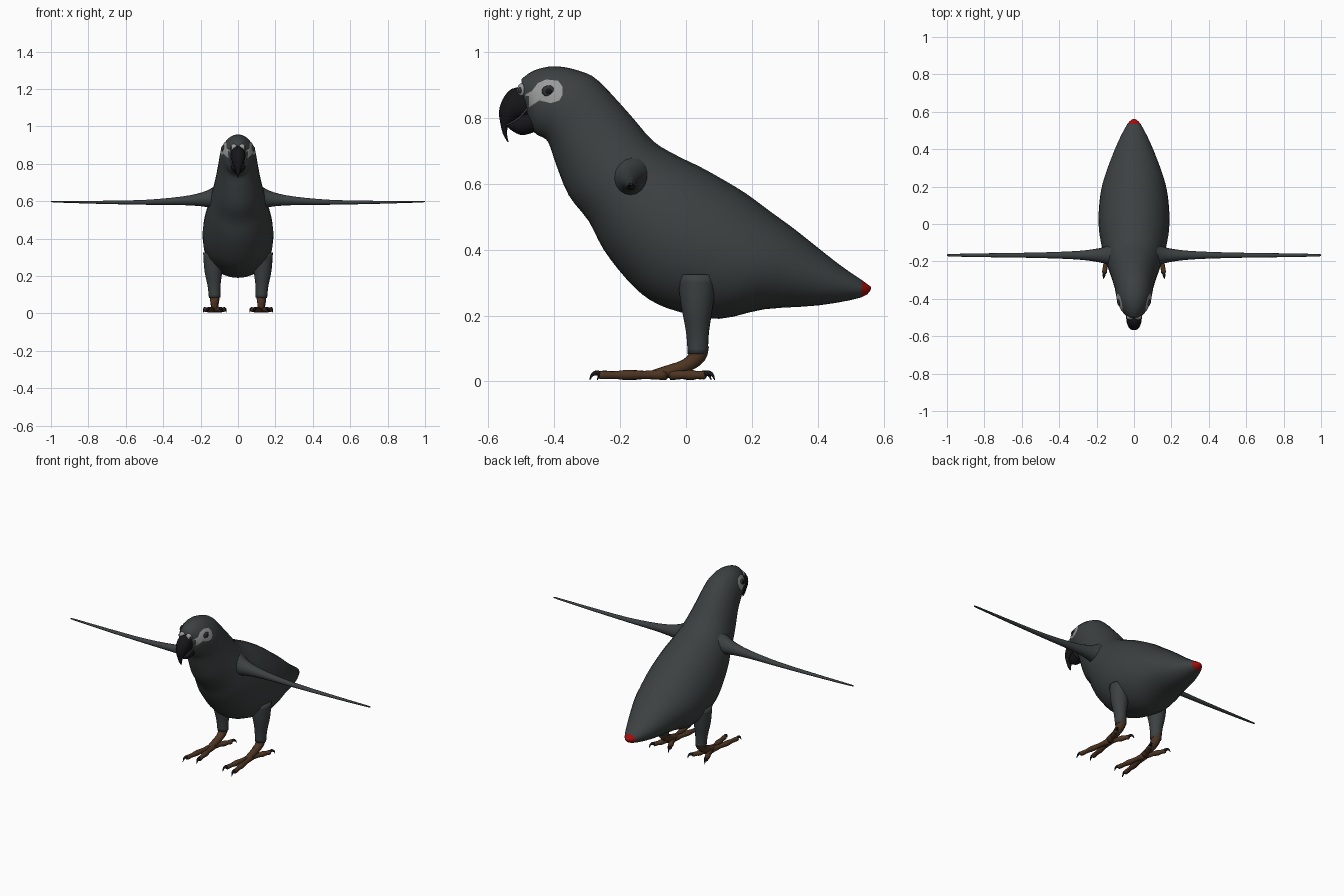
import bpy, bmesh, math
from mathutils import Vector
from mathutils.bvhtree import BVHTree

if "Cube" in bpy.data.objects:
    bpy.data.objects.remove(bpy.data.objects["Cube"])


def material(name, rgb):
    m = bpy.data.materials.new(name)
    m.diffuse_color = (*rgb, 1)
    m.use_nodes = True
    m.node_tree.nodes["Principled BSDF"].inputs["Base Color"].default_value = m.diffuse_color
    return m


GREY = material("feather_grey", (0.045, 0.052, 0.053))
RED = material("tail_red", (0.35, 0.004, 0.004))
BLACK = material("beak_black", (0.008, 0.008, 0.01))
BROWN = material("foot_brown", (0.075, 0.035, 0.016))
PALE = material("face_pale", (0.32, 0.32, 0.32))
EYE = material("eye_dark", (0.03, 0.033, 0.033))


def finish(bm, name, mats):
    bmesh.ops.recalc_face_normals(bm, faces=bm.faces)
    for f in bm.faces:
        f.smooth = True
    me = bpy.data.meshes.new(name)
    bm.to_mesh(me)
    ob = bpy.data.objects.new(name, me)
    bpy.context.collection.objects.link(ob)
    for m in mats:
        me.materials.append(m)
    return ob


def resample(rows, n):
    """Catmull-Rom interpolation of tuples, n steps per span."""
    out = []
    for i in range(len(rows) - 1):
        a, b, c, d = (rows[max(0, min(len(rows) - 1, i + k))] for k in (-1, 0, 1, 2))
        for s in range(n):
            t = s / n
            out.append(tuple(0.5 * (2 * q + (r - p) * t + (2 * p - 5 * q + 4 * r - w) * t * t
                                    + (3 * q - p - 3 * r + w) * t ** 3)
                             for p, q, r, w in zip(a, b, c, d)))
    return out + [rows[-1]]


def loft(rings, sides=16):
    """Skin over elliptical rings, each given as centre and two half axes."""
    bm = bmesh.new()
    loops = []
    for c, u, v in rings:
        loops.append([bm.verts.new(c + u * math.cos(a) + v * math.sin(a))
                      for a in (2 * math.pi * k / sides for k in range(sides))])
    for l0, l1 in zip(loops, loops[1:]):
        for k in range(sides):
            j = (k + 1) % sides
            bm.faces.new((l0[k], l0[j], l1[j], l1[k]))
    bm.faces.new(loops[0])
    bm.faces.new(loops[-1])
    return bm


def profile_rings(rows, n=3):
    """Rows: upper y, z, lower y, z, half width."""
    rings = []
    for ty, tz, by, bz, w in resample(rows, n):
        t, b = Vector((0, ty, tz)), Vector((0, by, bz))
        rings.append(((t + b) / 2, Vector((max(w, 0.001), 0, 0)), (t - b) / 2))
    return rings


def tube(name, rows, mat, side=1, n=3, sides=10):
    """Rows: x, y, z, radius along a path; side mirrors in x."""
    rows = resample([(x * side, y, z, r) for x, y, z, r in rows], n)
    pts = [Vector(r[:3]) for r in rows]
    rings = []
    for i, p in enumerate(pts):
        d = (pts[min(i + 1, len(pts) - 1)] - pts[max(i - 1, 0)]).normalized()
        u = d.cross(Vector((0.9, 0.1, 0.3))).normalized()
        rings.append((p, u * rows[i][3], d.cross(u) * rows[i][3]))
    return finish(loft(rings, sides), name, [mat])


def ball(name, loc, scale, mat):
    bm = bmesh.new()
    bmesh.ops.create_uvsphere(bm, u_segments=12, v_segments=8, radius=1)
    for v in bm.verts:
        v.co = Vector(a * b + c for a, b, c in zip(v.co, scale, loc))
    return finish(bm, name, [mat])


# Body: head, breast, back and tail in one skin
body = loft(profile_rings([
    (-0.50, 0.918, -0.49, 0.83, 0.035),
    (-0.46, 0.945, -0.465, 0.76, 0.066),
    (-0.395, 0.957, -0.425, 0.735, 0.088),
    (-0.32, 0.942, -0.41, 0.705, 0.099),
    (-0.265, 0.912, -0.395, 0.66, 0.105),
    (-0.17, 0.81, -0.356, 0.565, 0.125),
    (-0.10, 0.73, -0.295, 0.486, 0.148),
    (-0.03, 0.687, -0.25, 0.40, 0.166),
    (0.04, 0.653, -0.18, 0.31, 0.182),
    (0.10, 0.62, -0.112, 0.249, 0.189),
    (0.18, 0.572, -0.027, 0.213, 0.188),
    (0.26, 0.513, 0.10, 0.19, 0.176),
    (0.334, 0.459, 0.237, 0.219, 0.146),
    (0.46, 0.359, 0.404, 0.231, 0.088),
    (0.535, 0.307, 0.532, 0.255, 0.036),
    (0.562, 0.287, 0.562, 0.28, 0.006)]), 28)
for f in body.faces:
    if f.calc_center_median().y > 0.535:
        f.material_index = 1
body.normal_update()
skin = BVHTree.FromBMesh(body)
finish(body, "body", [GREY, RED])

# Beak halves
finish(loft(profile_rings([
    (-0.485, 0.897, -0.46, 0.80, 0.036),
    (-0.53, 0.888, -0.485, 0.80, 0.041),
    (-0.556, 0.858, -0.508, 0.795, 0.037),
    (-0.568, 0.82, -0.527, 0.785, 0.028),
    (-0.564, 0.785, -0.541, 0.772, 0.018),
    (-0.556, 0.752, -0.543, 0.748, 0.010),
    (-0.542, 0.727, -0.539, 0.728, 0.002)])), "upper_beak", [BLACK])
finish(loft(profile_rings([
    (-0.44, 0.83, -0.44, 0.765, 0.042),
    (-0.49, 0.82, -0.492, 0.748, 0.036),
    (-0.522, 0.80, -0.522, 0.757, 0.026),
    (-0.543, 0.782, -0.541, 0.772, 0.006)])), "lower_beak", [BLACK])


def face_patch(name, outline, centre, side):
    """Pale skin draped on the head, outline given in y, z."""
    bm = bmesh.new()
    rings = []
    for k in range(1, 6):
        ring = []
        for y, z in outline:
            py = centre[0] + (y - centre[0]) * k / 5
            pz = centre[1] + (z - centre[1]) * k / 5
            hit = skin.ray_cast(Vector((side, py, pz)), Vector((-side, 0, 0)))[0]
            ring.append(bm.verts.new((hit.x + side * 0.003 if hit else side * 0.03, py, pz)))
        rings.append(ring)
    bm.faces.new(rings[0])
    m = len(outline)
    for a, b in zip(rings, rings[1:]):
        for i in range(m):
            bm.faces.new((a[i], a[(i + 1) % m], b[(i + 1) % m], b[i]))
    ob = finish(bm, name, [PALE])
    # face outward
    if ob.data.polygons[0].normal.x * side < 0:
        ob.data.flip_normals()


for side, label in ((1, "left"), (-1, "right")):
    # Eye with pale skin reaching the beak
    face_patch(label + "_face_patch", [
        (-0.375, 0.895), (-0.388, 0.913), (-0.425, 0.917), (-0.45, 0.906), (-0.468, 0.882),
        (-0.488, 0.872), (-0.486, 0.825), (-0.472, 0.835), (-0.445, 0.853), (-0.41, 0.845),
        (-0.385, 0.853), (-0.375, 0.87)], (-0.43, 0.88), side)
    hit = skin.ray_cast(Vector((side, -0.417, 0.881)), Vector((-side, 0, 0)))[0]
    ball(label + "_eye", hit, (0.009, 0.021, 0.018), EYE)
    ball(label + "_pupil", hit + Vector((side * 0.005, 0, 0)), (0.006, 0.011, 0.01), BLACK)
    # Nostril mound
    ball(label + "_cere", (side * 0.022, -0.499, 0.884), (0.019, 0.014, 0.022), PALE)
    ball(label + "_nostril", (side * 0.032, -0.504, 0.884), (0.011, 0.007, 0.011), EYE)
    # Mouth line
    tube(label + "_mouth_line", [(0.021, -0.546, 0.778, 0.002), (0.031, -0.522, 0.79, 0.002),
                                 (0.040, -0.502, 0.805, 0.002), (0.043, -0.483, 0.828, 0.002)],
         PALE, side, sides=6)

    # Outstretched slender wing: x, z, half depth, half height
    rings = []
    for x, z, ry, rz in resample([
            (0.09, 0.622, 0.075, 0.08), (0.135, 0.617, 0.053, 0.057), (0.19, 0.61, 0.037, 0.038),
            (0.30, 0.602, 0.023, 0.023), (0.50, 0.594, 0.015, 0.013), (0.75, 0.594, 0.011, 0.008),
            (0.97, 0.597, 0.007, 0.004), (1.0, 0.598, 0.003, 0.002)], 3):
        rings.append((Vector((x * side, -0.167, z)), Vector((0, ry, 0)), Vector((0, 0, rz))))
    finish(loft(rings), label + "_wing", [GREY])

    # Feathered thigh and bare shank
    tube(label + "_thigh", [(0.125, 0.035, 0.32, 0.062), (0.131, 0.034, 0.23, 0.049),
                            (0.128, 0.035, 0.15, 0.035), (0.125, 0.036, 0.084, 0.031)],
         GREY, side, sides=16)
    tube(label + "_shank", [(0.125, 0.045, 0.11, 0.025), (0.125, 0.035, 0.077, 0.026),
                            (0.125, 0.0, 0.048, 0.021), (0.125, -0.06, 0.028, 0.02),
                            (0.125, -0.10, 0.02, 0.015)], BROWN, side)

    # Two front toes and two back toes, each with a claw
    for toe, root, tip in (("front_outer", (0.13, -0.06), (0.158, -0.258)),
                           ("front_inner", (0.12, -0.06), (0.092, -0.235)),
                           ("back_outer", (0.13, -0.045), (0.172, 0.055)),
                           ("back_inner", (0.12, -0.045), (0.078, 0.045))):
        a, b = Vector((*root, 0.02)), Vector((*tip, 0.019))
        d = (b - a).normalized()
        path = [(a, 0.017), (a.lerp(b, 0.35), 0.013), (a.lerp(b, 0.6), 0.016),
                (a.lerp(b, 0.8), 0.012), (b, 0.013), (b + d * 0.006, 0.006)]
        tube(f"{label}_{toe}_toe", [(*p, r) for p, r in path], BROWN, side)
        claw = [(0, 0.021, 0.009), (0.014, 0.026, 0.008), (0.027, 0.02, 0.005), (0.035, 0.004, 0.001)]
        tube(f"{label}_{toe}_claw", [(b.x + d.x * t, b.y + d.y * t, z, r) for t, z, r in claw],
             BLACK, side, sides=8)
